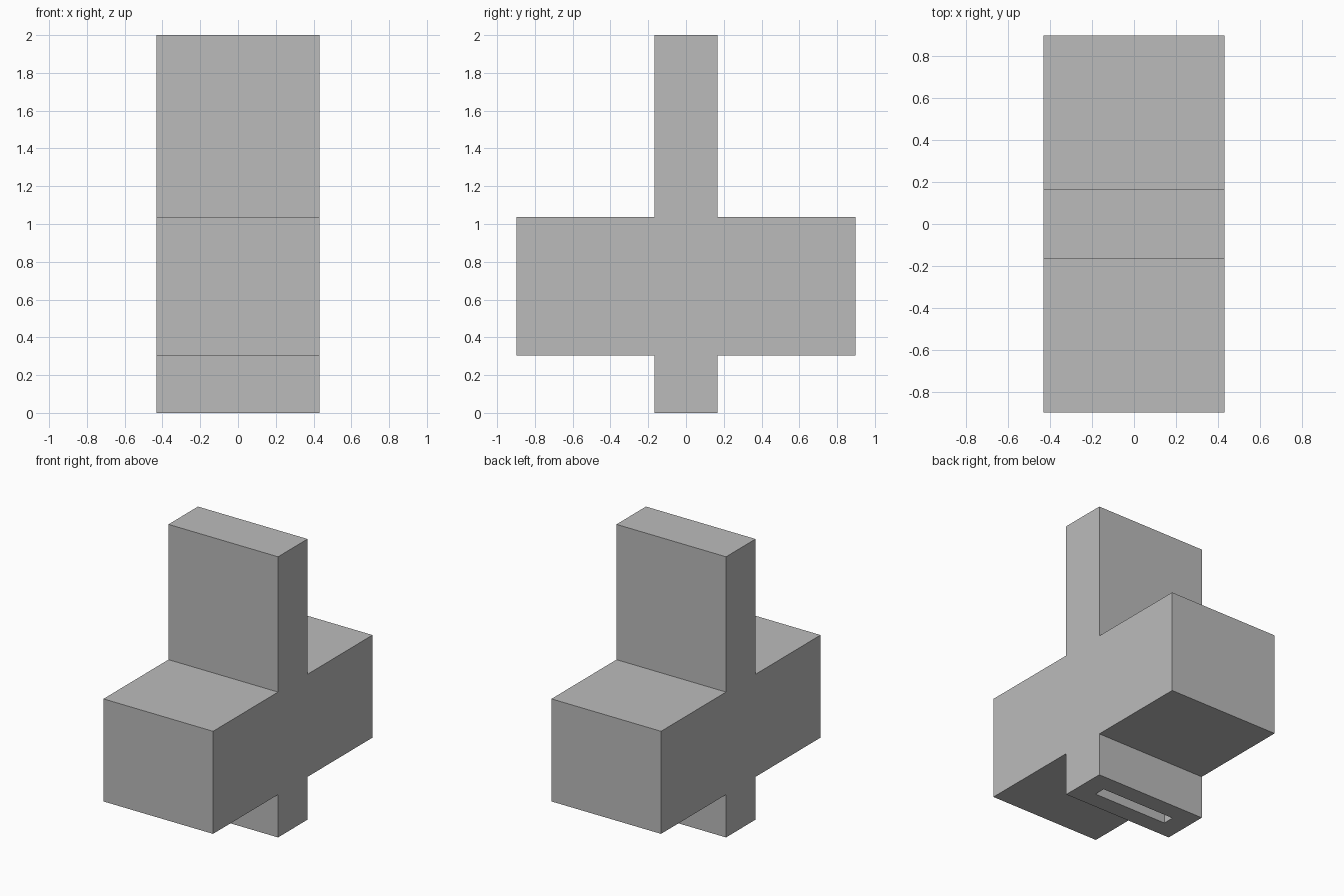
import bpy
import bmesh
from mathutils import Vector

cube = bpy.data.objects.get("Cube")
if cube:
    bpy.data.objects.remove(cube, do_unlink=True)

# Single plain grey
grey = bpy.data.materials.new("plain_grey")
grey.use_nodes = True
colour = (0.5, 0.5, 0.5, 1)
grey.diffuse_color = colour
grey.node_tree.nodes["Principled BSDF"].inputs["Base Color"].default_value = colour

# Main dimensions
half_width = 0.432
half_post, half_arm = 0.166, 0.898
arm_bottom, arm_top, height = 0.305, 1.036, 2.0
slot_x, slot_y, slot_top = 0.29, 0.041, 1.87

# Cross outline in (y, z): one side, then its mirror
side = [(half_post, 0), (half_post, arm_bottom), (half_arm, arm_bottom),
        (half_arm, arm_top), (half_post, arm_top), (half_post, height)]
outline = side + [(-y, z) for y, z in reversed(side)]

# Cross body, extruded along x
bm = bmesh.new()
face = bm.faces.new([bm.verts.new((-half_width, y, z)) for y, z in outline])
grown = bmesh.ops.extrude_face_region(bm, geom=[face])
moved = [v for v in grown["geom"] if isinstance(v, bmesh.types.BMVert)]
bmesh.ops.translate(bm, verts=moved, vec=(2 * half_width, 0, 0))
bmesh.ops.recalc_face_normals(bm, faces=bm.faces)

# Narrow slot: inset the underside and push the inner face upward
bm.faces.ensure_lookup_table()
base = min(bm.faces, key=lambda f: f.calc_center_median().z)
bmesh.ops.inset_region(bm, faces=[base], thickness=0.05)
for v in base.verts:
    v.co.x = slot_x if v.co.x > 0 else -slot_x
    v.co.y = slot_y if v.co.y > 0 else -slot_y
walls = bmesh.ops.extrude_discrete_faces(bm, faces=[base])
bmesh.ops.translate(bm, verts=walls["faces"][0].verts, vec=Vector((0, 0, slot_top)))
bmesh.ops.recalc_face_normals(bm, faces=bm.faces)

mesh = bpy.data.meshes.new("slotted_cross_block")
bm.to_mesh(mesh)
bm.free()
mesh.materials.append(grey)
block = bpy.data.objects.new("slotted_cross_block", mesh)
bpy.context.collection.objects.link(block)
